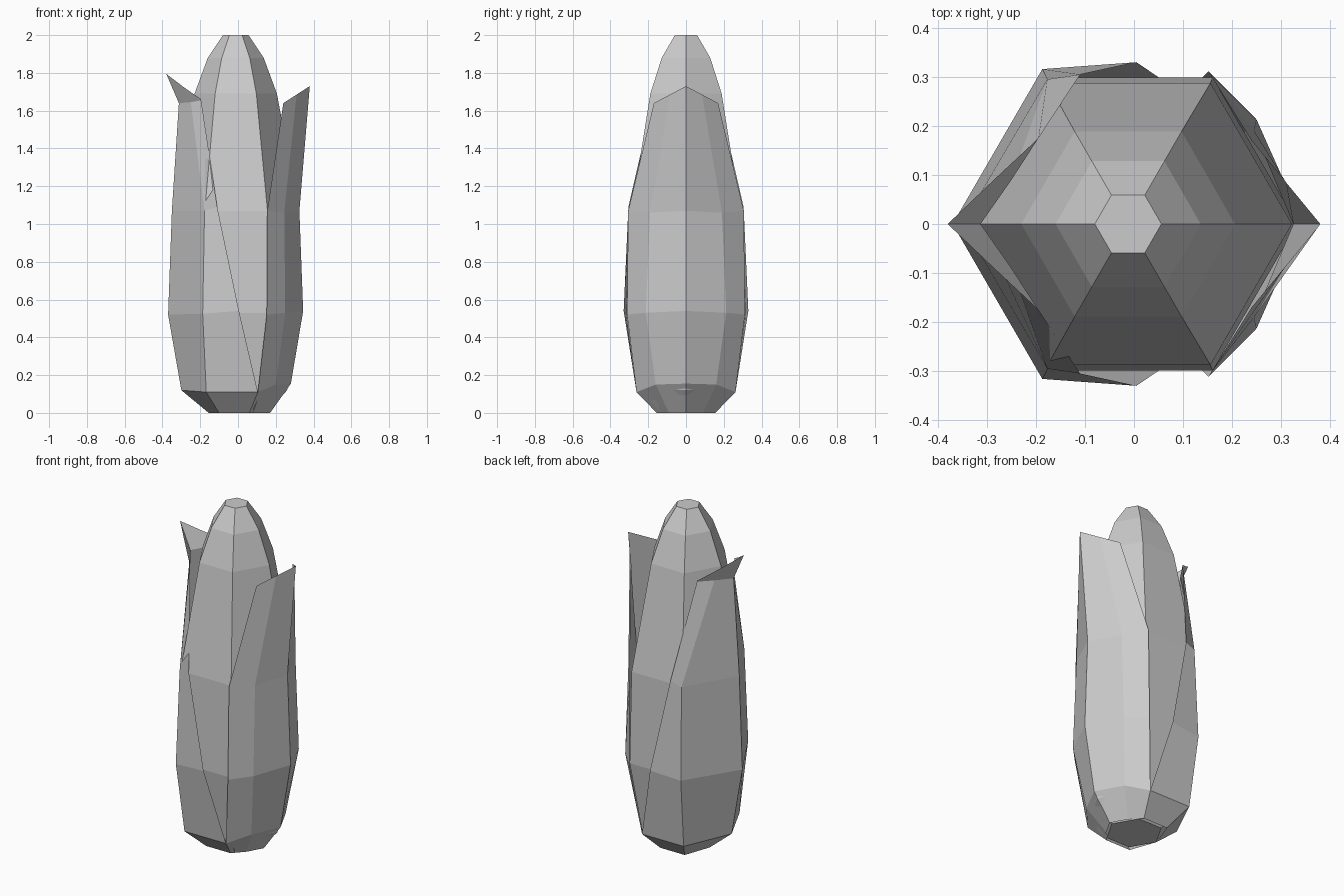
import bpy, bmesh
from math import cos, sin, pi

if "Cube" in bpy.data.objects:
    bpy.data.objects.remove(bpy.data.objects["Cube"])


def make(name, rows, closed=False, cap=False):
    """Skin a list of point rows into flat-shaded strips."""
    bm = bmesh.new()
    grid = [[bm.verts.new(p) for p in row] for row in rows]
    n = len(rows[0])
    for a, b in zip(grid, grid[1:]):
        for i in range(n if closed else n - 1):
            j = (i + 1) % n
            bm.faces.new((a[i], a[j], b[j], b[i]))
    if cap:
        bm.faces.new(list(reversed(grid[0])))
        bm.faces.new(grid[-1])
    me = bpy.data.meshes.new(name)
    bm.to_mesh(me)
    bm.free()
    ob = bpy.data.objects.new(name, me)
    bpy.context.collection.objects.link(ob)
    return ob


def mirrored(half):
    """Complete a leaf row (edge ... spine) across y = 0."""
    return [(x, -y, z) for x, y, z in half] + [p for p in reversed(half[:-1])]


# Cob: six-sided profile, (radius, centre x, z)
profile = [(.155, 0, 0), (.275, -.015, .12), (.345, -.012, .53),
           (.332, -.01, 1.07), (.218, -.012, 1.69), (.148, -.012, 1.88), (.068, -.012, 2.0)]
make("cob", [[(c + r * cos(k * pi / 3), r * sin(k * pi / 3), z) for k in range(6)]
             for r, c, z in profile], closed=True, cap=True)

# Right husk leaf: rows from edge to spine
right = [
    [(.06, .155, 0), (.12, .09, 0), (.17, 0, 0)],
    [(.105, .262, .11), (.20, .16, .15), (.28, 0, .155)],
    [(.152, .312, .52), (.25, .213, .53), (.345, 0, .54)],
    [(.155, .306, 1.07), (.245, .19, 1.06), (.325, 0, 1.07)],
    [(.24, .17, 1.64), (.31, .085, 1.685), (.38, 0, 1.73)],
]
make("right_husk_leaf", [mirrored(r) for r in right])

# Left husk leaf, with an outward curled tip
left = [
    [(.06, .155, 0), (-.10, .155, 0), (-.155, 0, 0)],
    [(.105, .262, .11), (-.168, .262, .11), (-.30, 0, .12)],
    [(.005, .33, .54), (-.187, .316, .525), (-.37, 0, .52)],
    [(-.11, .305, 1.09), (-.177, .295, 1.07), (-.35, 0, 1.07)],
    [(-.195, .175, 1.655), (-.25, .09, 1.645), (-.313, 0, 1.64)],
    [(-.195, .175, 1.66), (-.288, .088, 1.725), (-.38, 0, 1.795)],
]
make("left_husk_leaf", [mirrored(r) for r in left])
